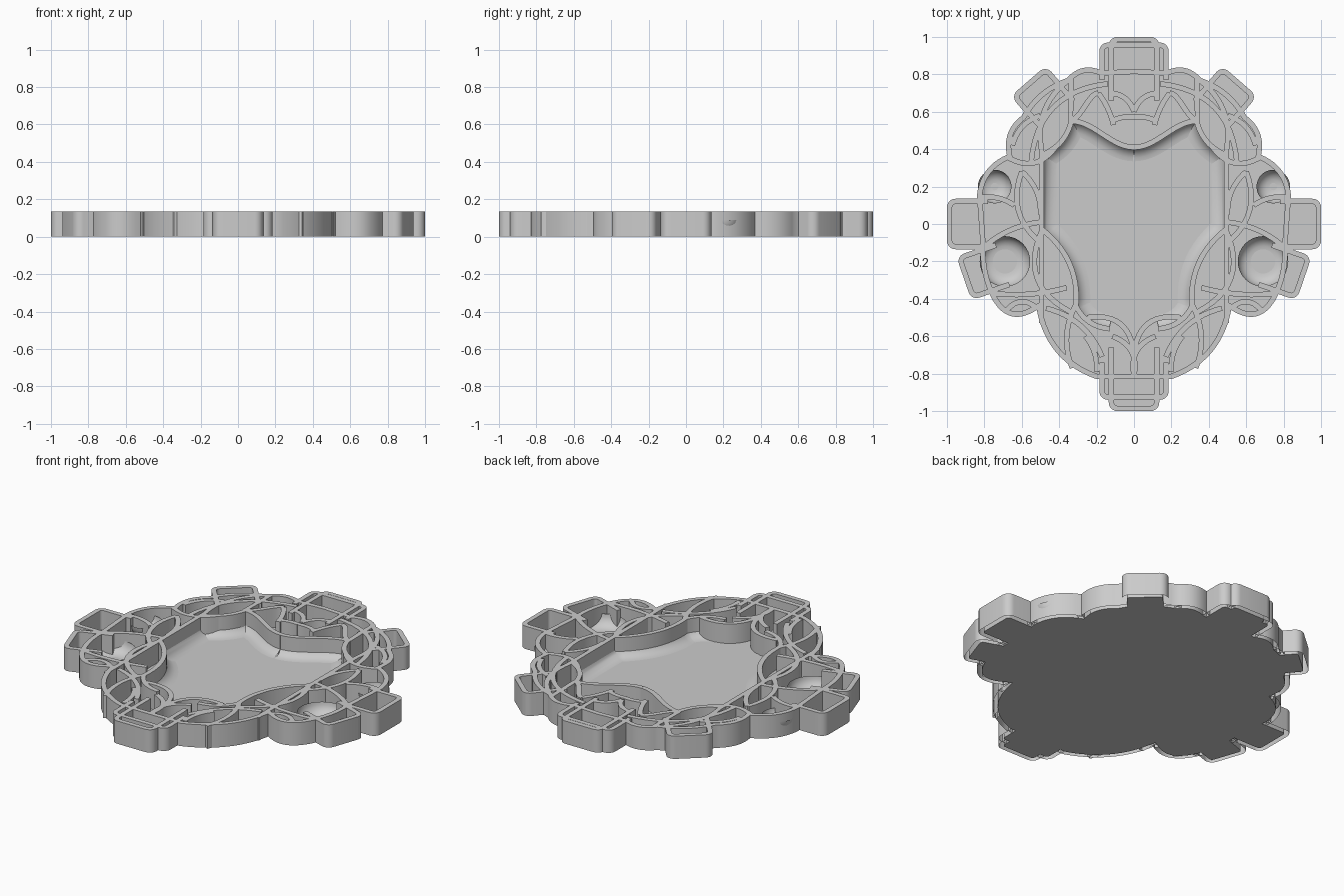
import bpy, bmesh, math
from mathutils import Vector as V

if "Cube" in bpy.data.objects:
    bpy.data.objects.remove(bpy.data.objects["Cube"])

H, T, FLOOR = 0.135, 0.028, 0.02


def arc(x, y, u, v, bulge, n=12):
    """Arc from (x, y) to (u, v), bulging to the left of travel"""
    a, b = V((x, y)), V((u, v))
    d = (b - a).normalized()
    nrm = V((-d.y, d.x))
    n = n if bulge else 1
    return [a.lerp(b, k / n) + nrm * bulge * 4 * (k / n) * (1 - k / n) for k in range(n + 1)]


def wave(x, y, u, v):
    """S-curve that is level at both ends"""
    return [V((x + (u - x) * k / 14, y + (v - y) * (1 - math.cos(math.pi * k / 14)) / 2))
            for k in range(15)]


def join(*parts):
    out = []
    for p in parts:
        out += p[1:] if out and (out[-1] - p[0]).length < 1e-4 else p
    return out


def offset(pts, d, closed=False):
    out, n = [], len(pts)
    for i, p in enumerate(pts):
        a = pts[i - 1] if closed or i else None
        b = pts[(i + 1) % n] if closed or i < n - 1 else None
        e = (p - a).normalized() if a is not None else (b - p).normalized()
        f = (b - p).normalized() if b is not None else e
        m = (e + f).normalized()
        nrm = V((-m.y, m.x))
        out.append(p + nrm * d / max(0.6, nrm.dot(V((-e.y, e.x)))))
    return out


def sheet(name, rows, closed=False, mirror=True, caps=(), ends=False):
    """Skin between rows of (points, z)"""
    bm = bmesh.new()
    vs = [[bm.verts.new((p.x, p.y, z)) for p in pts] for pts, z in rows]
    n = len(vs[0])
    for a, b in zip(vs, vs[1:]):
        for i in range(n if closed else n - 1):
            j = (i + 1) % n
            bm.faces.new((a[i], a[j], b[j], b[i]))
    for i in caps:
        bm.faces.new(vs[i])
    if ends:
        for i in (0, -1):
            bm.faces.new([r[i] for r in vs])
    bmesh.ops.recalc_face_normals(bm, faces=bm.faces)
    me = bpy.data.meshes.new(name)
    bm.to_mesh(me)
    bm.free()
    ob = bpy.data.objects.new(name, me)
    bpy.context.collection.objects.link(ob)
    if mirror:
        ob.modifiers.new("mirror", "MIRROR")
    bpy.ops.object.select_all(action='DESELECT')
    bpy.context.view_layer.objects.active = ob
    ob.select_set(True)
    bpy.ops.object.shade_smooth_by_angle(angle=math.radians(35))


def wall(name, pts, d0=-T / 2, d1=T / 2, closed=False, mirror=True):
    a, b = offset(pts, d0, closed), offset(pts, d1, closed)
    sheet(name, [(a, 0), (a, H), (b, H), (b, 0)], closed, mirror, ends=not closed)


def cove(name, pts, r, closed=False):
    """Quarter-round fillet between a wall and the floor"""
    rows = []
    for k in range(7):
        t = math.pi / 2 * k / 6
        rows.append((offset(pts, r * (1 - math.cos(t)), closed), FLOOR + r * (1 - math.sin(t))))
    sheet(name, rows, closed)


def plate(name, pts, mirror=False):
    sheet(name, [(pts, 0), (pts, FLOOR)], True, mirror, caps=(0, 1))


def tab(name, x, y, angle, width, length, r=0.045, mirror=True):
    """Open-backed pocket tab whose outer edge is centred on (x, y)"""
    d = V((math.cos(math.radians(angle)), math.sin(math.radians(angle))))
    s, w = V((-d.y, d.x)), width / 2
    loc = [(-length, -w)]
    for sgn, a0 in ((-1, -90), (1, 0)):
        for k in range(7):
            a = math.radians(a0 + 15 * k)
            loc.append((r * math.cos(a) - r, sgn * (w - r) + r * math.sin(a)))
    loc.append((-length, w))
    pts = [V((x, y)) + d * u + s * v for u, v in loc]
    wall("tab_wall_" + name, pts, 0, T, mirror=mirror)
    plate("floor_tab_" + name, offset(pts, T), mirror)


# scalloped body wall and floor
chain = [(0, .83, 0), (.17, .82, .035), (.36, .78, .03), (.6, .58, .035), (.68, .37, .04),
         (.84, .15, 0), (.82, -.12, .02), (.76, -.4, .065), (.52, -.46, .07), (.2, -.83, 0),
         (0, -.83, 0)]
half = join(*[arc(a[0], a[1], b[0], b[1], a[2]) for a, b in zip(chain, chain[1:])])
loop = half + [V((-p.x, p.y)) for p in reversed(half[1:-1])]
wall("body_wall", loop, 0, -T, True, False)
plate("floor", offset(loop, -T, True))

# tabs round the rim
tab("side", 1, 0, 0, .27, .22)
tab("upper", .565, .765, 49, .25, .24)
tab("lower", .91, -.29, -19, .25, .22)
for name, sgn, y in (("top", 1, .97), ("bottom", -1, .94)):
    tab(name, 0, sgn, 90 * sgn, .27, .34, mirror=False)
    tab(name + "_outer", 0, sgn * y, 90 * sgn, .37, .2, mirror=False)

# main chamber wall with a fillet at its foot
chamber = {
    "lower": arc(.13, -.56, .31, -.44, -.03),
    "bay": arc(.31, -.44, .49, -.03, .06),
    "corner": arc(.49, .37, .335, .55, .03),
    "wave": wave(.335, .55, 0, .41),
}
for name, pts in chamber.items():
    wall("rib_chamber_" + name, pts)
cove("chamber_fillet", join(*chamber.values()), .075)

# long side ribs
wall("rib_side", join(arc(.495, -.53, .495, .4, 0), arc(.495, .4, .35, .77, -.06)))

# curved ribs filling the border: start, end, bulge
ribs = {
    "top_inner": (0, .57, .12, .55, .01),
    "top_cup": (.135, .7, 0, .6, -.03),
    "top_drop": (.335, .78, .34, .55, 0),
    "top_spur": (.11, .53, .19, .7, .01),
    "top_sweep": (.14, .75, .55, .33, .12),
    "shoulder": (.42, .41, .68, .36, -.06),
    "shoulder_outer": (.5, .58, .65, .42, .03),
    "side_leaf": (.5, .05, .6, .28, .03),
    "side_link": (.6, .28, .5, -.1, .07),
    "pocket_divider": (.83, .14, .64, .1, -.02),
    "pocket_lower": (.82, -.14, .5, .01, -.03),
    "pocket_inner": (.49, -.03, .34, -.47, .11),
    "pocket_base": (.36, -.34, .76, -.37, -.02),
    "pocket_foot": (.52, -.45, .68, -.46, .04),
    "low_vertical": (.31, -.43, .33, -.77, .04),
    "low_sweep": (.47, -.45, .17, -.71, -.05),
    "low_cup": (.25, -.5, 0, -.69, -.08),
    "low_arc": (.26, -.6, .2, -.79, -.02),
    "bottom_cup": (.115, -.6, 0, -.81, -.05),
}
for name, r in ribs.items():
    wall("rib_" + name, arc(*r))
wall("rib_top_wave", wave(.19, .7, .335, .56))

# rounded bowls in the side pockets
for name, x, y, r in (("lower", .69, -.2, .135), ("upper", .745, .2, .09)):
    ring = [V((x + r * math.cos(a * math.pi / 16), y + r * math.sin(a * math.pi / 16)))
            for a in range(32)]
    cove("bowl_" + name, ring, .07, True)
